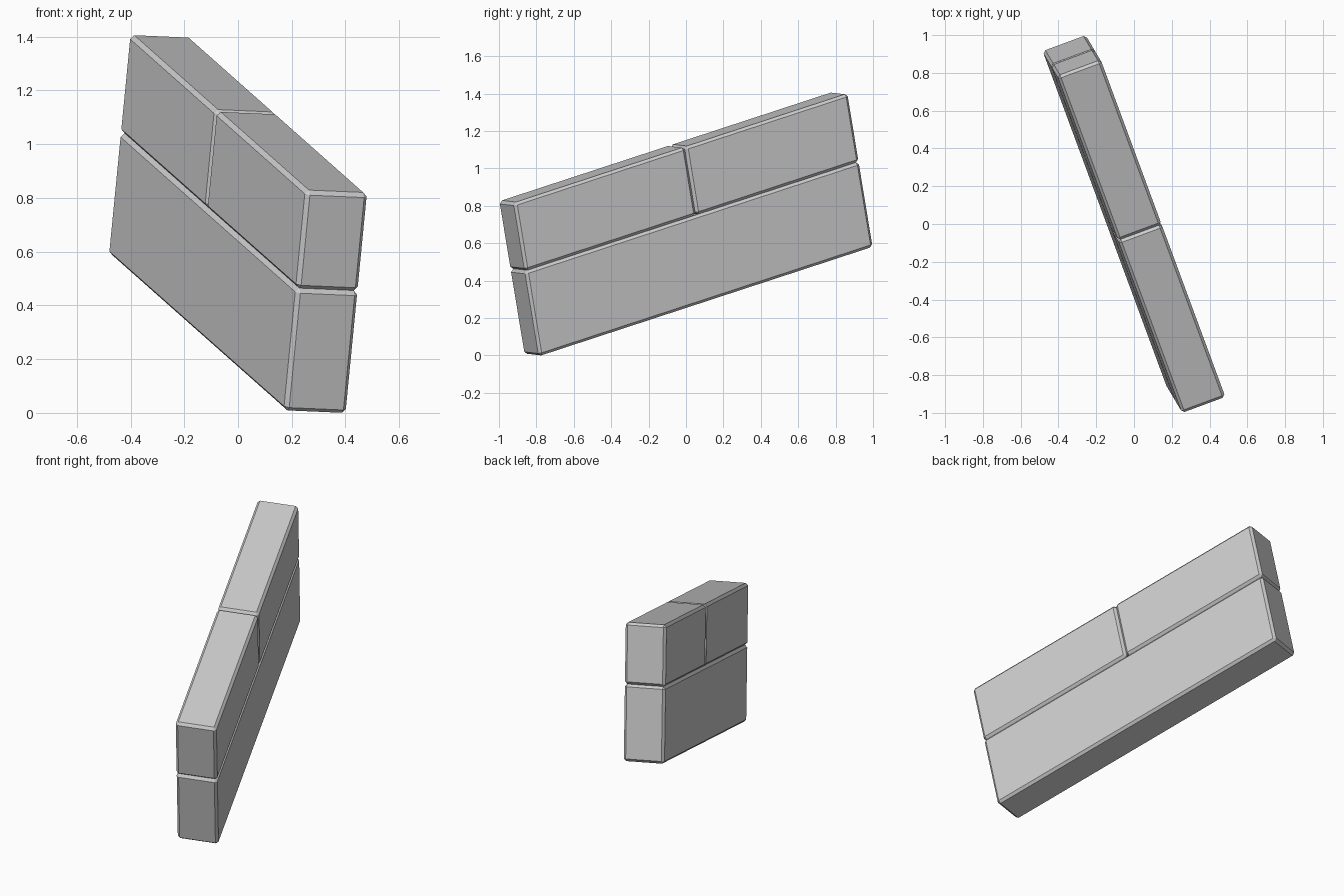
import bpy
import bmesh
from mathutils import Matrix, Vector

cube = bpy.data.objects.get("Cube")
if cube:
    bpy.data.objects.remove(cube)

# Leaning, slightly skewed axes of the stack: full width, length and height
WIDTH = Vector((0.23, 0.085, -0.01))
LENGTH = Vector((-0.66, 1.785, 0.585))
HEIGHT = Vector((0.08, -0.135, 0.82))
CENTRE = Vector((0, 0, 0.703))
BEVEL = 0.015

grey = bpy.data.materials.new("stone_grey")
grey.use_nodes = True
colour = (0.6, 0.6, 0.6, 1)
grey.diffuse_color = colour
grey.node_tree.nodes["Principled BSDF"].inputs["Base Color"].default_value = colour

# Skew matrix shared by every block
axes = [WIDTH.normalized(), LENGTH.normalized(), HEIGHT.normalized()]
skew = Matrix(axes).transposed().to_4x4()


def block(name, along, up):
    """Chamfered block spanning fractions of the stack's length and height."""
    size = Vector((WIDTH.length,
                   LENGTH.length * (along[1] - along[0]),
                   HEIGHT.length * (up[1] - up[0])))
    middle = (CENTRE + LENGTH * (sum(along) / 2 - 0.5)
              + HEIGHT * (sum(up) / 2 - 0.5))
    bm = bmesh.new()
    bmesh.ops.create_cube(bm, size=1)
    bmesh.ops.scale(bm, vec=size, verts=bm.verts)
    bmesh.ops.bevel(bm, geom=bm.edges[:], offset=BEVEL, segments=1,
                    affect='EDGES')
    bmesh.ops.transform(bm, matrix=skew, verts=bm.verts)
    mesh = bpy.data.meshes.new(name)
    bm.to_mesh(mesh)
    bm.free()
    mesh.materials.append(grey)
    obj = bpy.data.objects.new(name, mesh)
    obj.location = middle
    bpy.context.collection.objects.link(obj)
    return obj


# One long block below, two shorter ones on top
SEAM, SPLIT = 0.555, 0.512
block("lower_block", (0, 1), (0, SEAM))
block("upper_front_block", (0, SPLIT), (SEAM, 1))
block("upper_back_block", (SPLIT, 1), (SEAM, 1))
